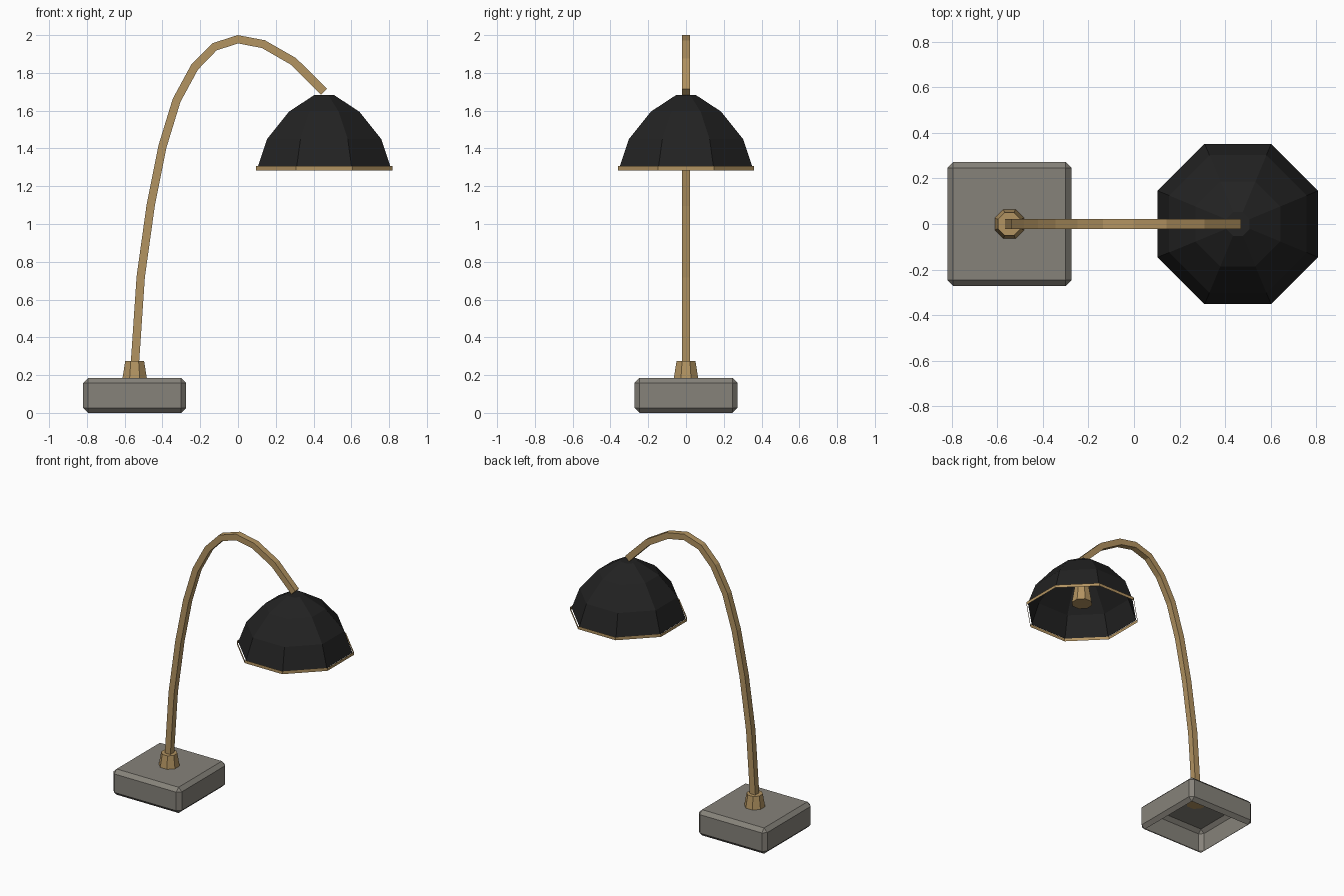
import bpy, bmesh
from math import pi, sin, cos
from mathutils import Vector

if "Cube" in bpy.data.objects:
    bpy.data.objects.remove(bpy.data.objects["Cube"], do_unlink=True)


def make_material(name, rgb):
    mat = bpy.data.materials.new(name)
    mat.use_nodes = True
    color = (*rgb, 1)
    mat.diffuse_color = color
    mat.node_tree.nodes["Principled BSDF"].inputs["Base Color"].default_value = color
    return mat


BRASS = make_material("brass", (0.45, 0.295, 0.12))
STONE = make_material("grey stone", (0.24, 0.225, 0.195))
BLACK = make_material("black enamel", (0.016, 0.016, 0.016))


def finish(name, bm, mat, location=(0, 0, 0)):
    mesh = bpy.data.meshes.new(name)
    bm.to_mesh(mesh)
    bm.free()
    mesh.materials.append(mat)
    obj = bpy.data.objects.new(name, mesh)
    obj.location = location
    bpy.context.collection.objects.link(obj)
    return obj


def skin_rings(bm, rings, cap_start, cap_end):
    """Join successive closed rings of points with quads."""
    loops = [[bm.verts.new(p) for p in ring] for ring in rings]
    for a, b in zip(loops, loops[1:]):
        for i in range(len(a)):
            j = (i + 1) % len(a)
            bm.faces.new((a[i], a[j], b[j], b[i]))
    if cap_start:
        bm.faces.new(loops[0][::-1])
    if cap_end:
        bm.faces.new(loops[-1])


def octagonal_part(name, profile, mat, x, cap_start=True, cap_end=True):
    """Eight-sided lathe from (apothem, height) pairs, flats on the axes."""
    rings = []
    for apothem, z in profile:
        r = apothem / cos(pi / 8)
        angles = [(i + 0.5) * pi / 4 for i in range(8)]
        rings.append([(r * cos(a), r * sin(a), z) for a in angles])
    bm = bmesh.new()
    skin_rings(bm, rings, cap_start, cap_end)
    return finish(name, bm, mat, (x, 0, 0))


# Chamfered hollow base, open underneath
BASE_X, BASE_W, BASE_H = -0.547, 0.545, 0.185
bm = bmesh.new()
bmesh.ops.create_cube(bm, size=1)
bmesh.ops.scale(bm, vec=(BASE_W, BASE_W, BASE_H), verts=bm.verts)
bmesh.ops.bevel(bm, geom=bm.edges[:], offset=0.026, segments=1, affect='EDGES')
bottom = [f for f in bm.faces if f.normal.z < -0.99]
bmesh.ops.delete(bm, geom=bottom, context='FACES')
finish("base", bm, STONE, (BASE_X, 0, BASE_H / 2))

# Collar where the arm leaves the base
octagonal_part("arm_collar", [(0.065, 0.18), (0.05, 0.275)], BRASS, BASE_X)

# Square arm swept along an arch
path = [(-0.55, 0.2), (-0.515, 0.72), (-0.462, 1.10), (-0.40, 1.41),
        (-0.325, 1.655), (-0.23, 1.83), (-0.125, 1.938), (0, 1.978),
        (0.135, 1.952), (0.295, 1.86), (0.455, 1.70)]
points = [Vector((x, 0, z)) for x, z in path]
HALF = 0.022
rings = []
for i, p in enumerate(points):
    before = (p - points[i - 1]).normalized() if i else Vector()
    after = (points[i + 1] - p).normalized() if i + 1 < len(points) else Vector()
    tangent = (before + after).normalized()
    side = Vector((0, HALF, 0))
    out = tangent.cross(Vector((0, 1, 0))) * HALF
    rings.append([p - out - side, p - out + side, p + out + side, p + out - side])
bm = bmesh.new()
skin_rings(bm, rings, True, True)
bmesh.ops.recalc_face_normals(bm, faces=bm.faces)
finish("arm", bm, BRASS)

# Faceted dome shade, open below
SHADE_X = 0.456
octagonal_part("shade", [(0.352, 1.30), (0.302, 1.45), (0.186, 1.595), (0.052, 1.683)],
               BLACK, SHADE_X, cap_start=False)

# Thin brass band around the shade opening
octagonal_part("shade_rim", [(0.361, 1.284), (0.361, 1.306)], BRASS, SHADE_X,
               cap_start=False, cap_end=False)

# Flared lamp socket inside the shade
octagonal_part("lamp_socket", [(0.066, 1.36), (0.04, 1.53)], BRASS, SHADE_X)
